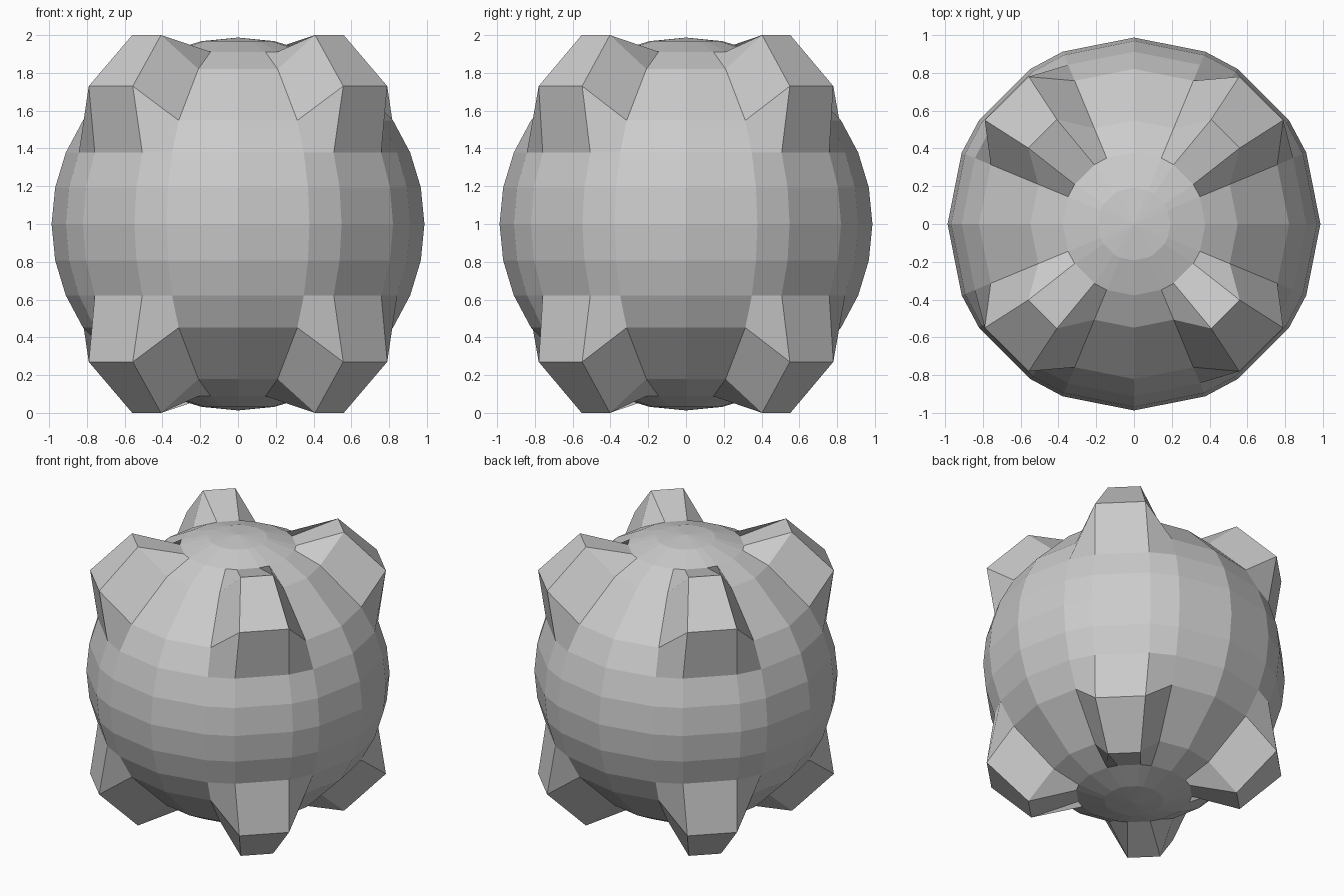
import bpy, bmesh
from math import radians, sin, cos

if "Cube" in bpy.data.objects:
    bpy.data.objects.remove(bpy.data.objects["Cube"])

R = 0.987
# Angle steps in degrees; the 45 degree lines are left out to make the stud patches
quarter = [0, 22.5, 33.75, 56.25, 67.5]
lons = [a + 90 * q for q in range(4) for a in quarter]
half = [11.25, 22.5, 33.75, 56.25, 67.5, 78.75]
lats = [-a for a in reversed(half)] + [0] + half


def sgn(v):
    return 1 if v > 0 else -1


def point(lat, lon):
    a, b = radians(lat), radians(lon)
    x, y, z = R * cos(a) * cos(b), R * cos(a) * sin(b), R * sin(a)
    # Inner patch corners are pulled out into studs
    if lon % 90 in (33.75, 56.25) and abs(lat) in (33.75, 56.25):
        big, small = (0.79, 0.557) if abs(lat) < 45 else (0.56, 0.408)
        wide = abs(x) > abs(y)
        x = sgn(x) * (big if wide else small)
        y = sgn(y) * (small if wide else big) * 0.987
        z = sgn(z) * (0.73 if abs(lat) < 45 else 1.0)
    return x, y, z + 1


# Studded ball: latitude rings, quads between them and fans at the poles
bm = bmesh.new()
rings = [[bm.verts.new(point(la, lo)) for lo in lons] for la in lats]
bottom = bm.verts.new((0, 0, 1 - R))
top = bm.verts.new((0, 0, 1 + R))
n = len(lons)
for i in range(n):
    j = (i + 1) % n
    for a, b in zip(rings, rings[1:]):
        bm.faces.new((a[i], a[j], b[j], b[i]))
    bm.faces.new((bottom, rings[0][j], rings[0][i]))
    bm.faces.new((top, rings[-1][i], rings[-1][j]))
bmesh.ops.recalc_face_normals(bm, faces=bm.faces)

mesh = bpy.data.meshes.new("studded_ball")
bm.to_mesh(mesh)
bm.free()
ball = bpy.data.objects.new("studded_ball", mesh)
bpy.context.collection.objects.link(ball)
